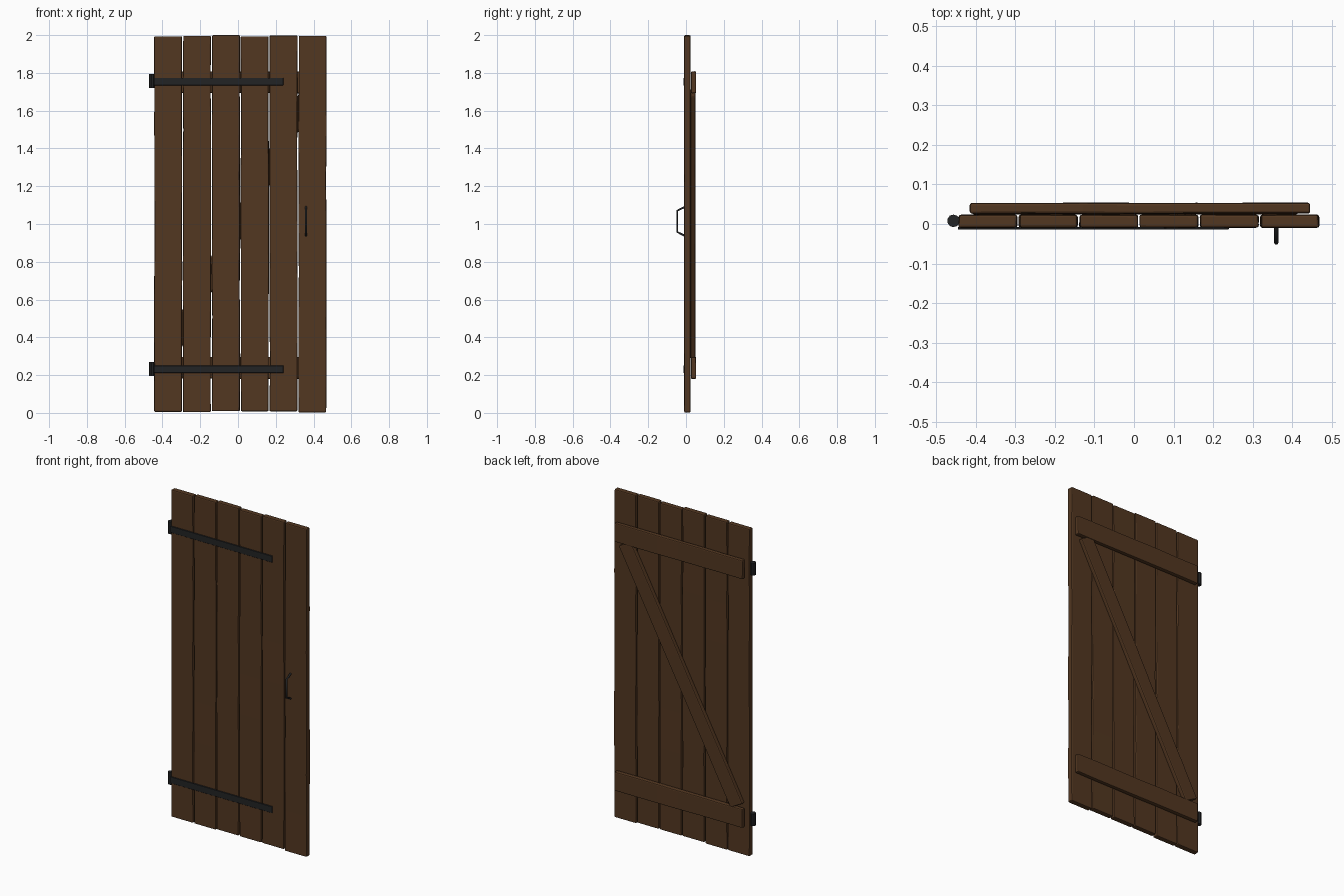
import bpy, bmesh, math, random
from mathutils import Matrix

if "Cube" in bpy.data.objects:
    bpy.data.objects.remove(bpy.data.objects["Cube"])

random.seed(4)


def material(name, col):
    m = bpy.data.materials.new(name)
    m.diffuse_color = (*col, 1)
    m.use_nodes = True
    m.node_tree.nodes["Principled BSDF"].inputs["Base Color"].default_value = m.diffuse_color
    return m


wood = material("dark_wood", (0.085, 0.038, 0.015))
iron = material("black_iron", (0.016, 0.017, 0.018))


def finish(bm, name, mat, bevel=0, segments=2):
    bmesh.ops.recalc_face_normals(bm, faces=bm.faces)
    me = bpy.data.meshes.new(name)
    bm.to_mesh(me)
    bm.free()
    ob = bpy.data.objects.new(name, me)
    bpy.context.collection.objects.link(ob)
    me.materials.append(mat)
    if bevel:
        b = ob.modifiers.new("bevel", "BEVEL")
        b.width, b.segments, b.limit_method = bevel, segments, "ANGLE"
    return ob


def board(name, loc, length, width, thick, angle, cuts, wobble):
    """Plank along its local z, slightly uneven along its length."""
    bm = bmesh.new()
    bmesh.ops.create_cube(bm, size=1)
    long_edges = [e for e in bm.edges
                  if abs(e.verts[0].co.z - e.verts[1].co.z) > 0.5]
    bmesh.ops.subdivide_edges(bm, edges=long_edges, cuts=cuts, use_grid_fill=True)
    for v in bm.verts:
        v.co.x = v.co.x * width + random.uniform(-wobble, wobble)
        v.co.y = v.co.y * thick + random.uniform(-wobble, wobble) * 0.3
        v.co.z *= length
    bm.transform(Matrix.Translation(loc) @ Matrix.Rotation(angle, 4, "Y"))
    return finish(bm, name, wood, 0.006)


# Six upright planks
for i in range(6):
    lo, hi = random.uniform(0.004, 0.01), random.uniform(1.993, 1.998)
    if i == 5:
        lo = 0.002
    if i == 2:
        hi = 2.0
    board(f"plank_{i + 1}", (-0.370 + i * 0.1528, 0.007, (lo + hi) / 2),
          hi - lo, 0.147, 0.033, 0, 7, 0.002)

# Cross battens and diagonal brace on the back
for name, z in (("top_batten", 1.75), ("bottom_batten", 0.238)):
    board(name, (0.015, 0.040, z), 0.862, 0.115, 0.027, math.pi / 2, 5, 0.0015)
x0, z0, x1, z1 = -0.372, 0.305, 0.378, 1.695
board("diagonal_brace", ((x0 + x1) / 2, 0.037, (z0 + z1) / 2),
      math.hypot(x1 - x0, z1 - z0), 0.092, 0.026,
      math.atan2(x1 - x0, z1 - z0), 6, 0.0015)

# Strap hinges with their barrels
for name, z in (("upper", 1.754), ("lower", 0.231)):
    bm = bmesh.new()
    bmesh.ops.create_cube(bm, size=1, matrix=Matrix.Translation((-0.103, -0.011, z))
                          @ Matrix.Diagonal((0.686, 0.007, 0.04, 1)))
    finish(bm, name + "_strap", iron, 0.0015, 1)
    bm = bmesh.new()
    bmesh.ops.create_cone(bm, cap_ends=True, segments=10, radius1=0.016,
                          radius2=0.016, depth=0.074,
                          matrix=Matrix.Translation((-0.457, 0.008, z + 0.002)))
    finish(bm, name + "_hinge_barrel", iron)

# Bent pull handle
cu = bpy.data.curves.new("handle", "CURVE")
cu.dimensions = "3D"
cu.bevel_depth, cu.bevel_resolution, cu.use_fill_caps = 0.006, 1, True
sp = cu.splines.new("POLY")
path = [(-0.007, 1.090), (-0.047, 1.070), (-0.047, 0.958), (-0.007, 0.938)]
sp.points.add(len(path) - 1)
for p, (y, z) in zip(sp.points, path):
    p.co = (0.36, y, z, 1)
handle = bpy.data.objects.new("handle", cu)
bpy.context.collection.objects.link(handle)
cu.materials.append(iron)
